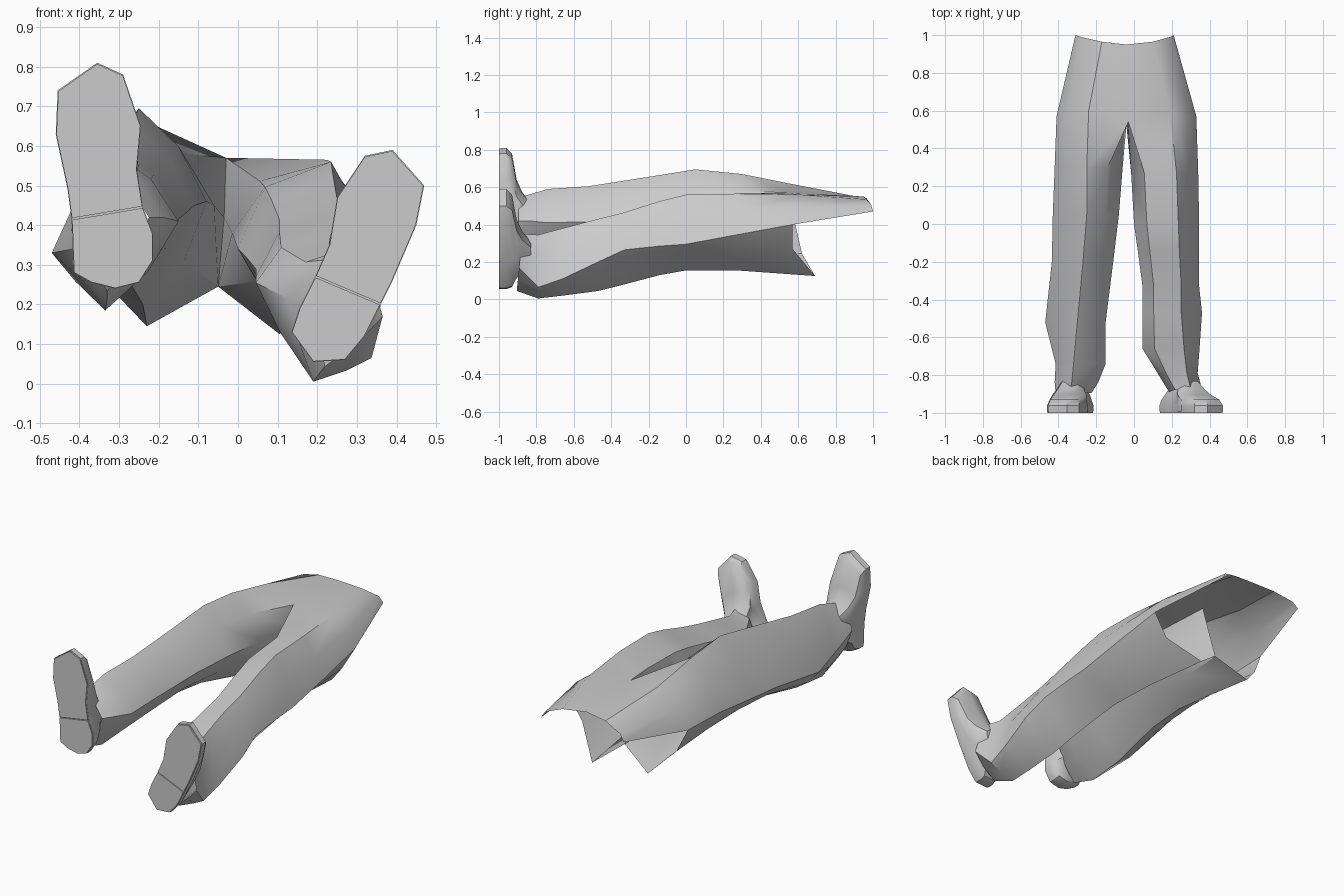
import bpy, bmesh, math
from mathutils import Vector

if "Cube" in bpy.data.objects:
    bpy.data.objects.remove(bpy.data.objects["Cube"])

grey = bpy.data.materials.new("plain grey")
grey.use_nodes = True
COLOUR = (0.6, 0.6, 0.6, 1)
grey.diffuse_color = COLOUR
grey.node_tree.nodes["Principled BSDF"].inputs["Base Color"].default_value = COLOUR


def finish(bm, name, angle):
    mesh = bpy.data.meshes.new(name)
    bm.to_mesh(mesh)
    bm.free()
    obj = bpy.data.objects.new(name, mesh)
    bpy.context.collection.objects.link(obj)
    mesh.materials.append(grey)
    bpy.ops.object.select_all(action='DESELECT')
    obj.select_set(True)
    bpy.context.view_layer.objects.active = obj
    bpy.ops.object.shade_smooth_by_angle(angle=math.radians(angle))


def bridge(bm, a, b, closed=True):
    n = len(a)
    for i in range(n if closed else n - 1):
        j = (i + 1) % n
        bm.faces.new((a[i], a[j], b[j], b[i]))


def leg_ring(fullness, y, outer, top, inner, bottom, tilt=0.0):
    """Four given points, with one between each pair pulled to the box corner."""
    points = [Vector(p) for p in (outer, top, inner, bottom)]
    box = [(outer[0], top[1]), (inner[0], top[1]),
           (inner[0], bottom[1]), (outer[0], bottom[1])]
    middle = (outer[1] + inner[1]) / 2
    ring = []
    for i, p in enumerate(points):
        between = (p + points[(i + 1) % 4]) / 2
        ring += [p, between.lerp(Vector(box[i]), fullness[i])]
    return [Vector((p.x, y + tilt * (p.y - middle), p.y)) for p in ring]


# Trouser leg sections from cuff to thigh: y, outer, top, inner, bottom (x, z)
LEGS = {
    "right": [
        (-.895, (-.415, .41), (-.34, .545), (-.225, .42), (-.33, .235)),
        (-.84, (-.42, .39), (-.33, .56), (-.19, .42), (-.33, .215)),
        (-.74, (-.415, .34), (-.32, .59), (-.15, .41), (-.335, .185)),
        (-.52, (-.47, .33), (-.30, .605), (-.15, .415), (-.33, .205)),
        (-.20, (-.435, .36), (-.27, .655), (-.11, .45), (-.30, .26)),
        (.05, (-.43, .38), (-.25, .695), (-.08, .46), (-.27, .25)),
        (.30, (-.42, .40), (-.25, .67), (-.06, .45), (-.24, .20))],
    "left": [
        (-.89, (.365, .17), (.30, .35), (.185, .22), (.22, .045), .1),
        (-.79, (.337, .065), (.28, .345), (.125, .215), (.19, .005)),
        (-.66, (.347, .11), (.265, .38), (.045, .255), (.18, .02)),
        (-.47, (.36, .20), (.25, .43), (.045, .27), (.17, .045)),
        (-.33, (.345, .265), (.25, .465), (.045, .29), (.16, .08)),
        (-.14, (.345, .285), (.24, .525), (.02, .32), (.14, .13)),
        (.0, (.345, .295), (.235, .56), (0, .34), (.13, .155)),
        (.27, (.34, .345), (.225, .565), (-.015, .38), (.12, .155))],
}
# Fullness of each quarter of a leg section
FULLNESS = {"right": (.15, .18, .15, .15), "left": (.15, .42, .08, .1)}
# Hip sections share the crotch seam and end in the two rear flaps
SEAM = [(-.03, .54, .57), (-.035, .58, .42), (-.05, .62, .245)]
HIPS = {
    "right": [(-.41, .57, .40), (-.36, .57, .52), (-.24, .60, .61), *SEAM,
              (-.23, .67, .145), (-.35, .59, .27)],
    "left": [(.33, .57, .40), (.285, .57, .49), (.19, .60, .56), *SEAM,
             (.105, .69, .125), (.25, .57, .27)],
}
# Front waist edge, from the model's left to its right
WAIST = [(.21, 1, .47), (.19, .99, .505), (.10, .965, .535), (-.04, .95, .55),
         (-.17, .965, .54), (-.28, .99, .505), (-.31, 1, .47)]

# Trousers
bm = bmesh.new()
hip_verts = {}
for side, rows in LEGS.items():
    rings = [[bm.verts.new(p) for p in leg_ring(FULLNESS[side], *row)] for row in rows]
    rings.append([bm.verts.new(p) for p in HIPS[side]])
    for a, b in zip(rings, rings[1:]):
        bridge(bm, a, b)
    hip_verts[side] = rings[-1]
front = hip_verts["left"][:4] + hip_verts["right"][2::-1]
bridge(bm, front, [bm.verts.new(p) for p in WAIST], closed=False)
bmesh.ops.remove_doubles(bm, verts=bm.verts, dist=.0005)
bmesh.ops.recalc_face_normals(bm, faces=bm.faces)
highest = max(bm.faces, key=lambda f: f.calc_center_median().z)
if highest.normal.z < 0:
    bmesh.ops.reverse_faces(bm, faces=bm.faces)
finish(bm, "trousers", 35)

# Shoes: sole outline (x, z), ankle centre, toe tip, forefoot and heel points
SHOES = {
    "right": ([(-.455, .74), (-.355, .81), (-.29, .78), (-.245, .65), (-.255, .54),
               (-.24, .445), (-.215, .38), (-.215, .31), (-.25, .255), (-.31, .24),
               (-.37, .255), (-.415, .28), (-.42, .415), (-.43, .49), (-.46, .63)],
              (-.32, .40), (-.355, .81), [12, 13, 14, 0, 1, 2, 3, 4, 5], range(5, 13)),
    "left": ([(.32, .575), (.39, .59), (.47, .50), (.45, .40), (.39, .26), (.36, .20),
              (.32, .12), (.27, .06), (.19, .055), (.135, .13), (.155, .19),
              (.195, .27), (.23, .35), (.25, .47)],
             (.26, .20), (.39, .59), [11, 12, 13, 0, 1, 2, 3, 4, 5], range(5, 12)),
}


def loft(bm, outline, centre, axis, levels):
    """Stack copies of an outline: y, scale along the axis, scale across it."""
    c = Vector(centre)
    rings = []
    for y, along, across in levels:
        ring = []
        for p in outline:
            d = Vector(p) - c
            lengthwise = axis * d.dot(axis)
            q = c + lengthwise * along + (d - lengthwise) * across
            ring.append(bm.verts.new((q.x, y, q.y)))
        rings.append(ring)
    for a, b in zip(rings, rings[1:]):
        bridge(bm, a, b)
    bm.faces.new(rings[0])
    bm.faces.new(rings[-1])
    bmesh.ops.recalc_face_normals(bm, faces=bm.faces)


for side, (outline, ankle, toe, forefoot, heel) in SHOES.items():
    axis = (Vector(toe) - Vector(ankle)).normalized()
    # Upper, narrowing from the sole into the cuff
    bm = bmesh.new()
    loft(bm, outline, ankle, axis,
         [(-.992, 1, 1), (-.96, 1, 1), (-.93, .92, .90), (-.905, .58, .84),
          (-.875, .42, .68), (-.83, .28, .45)])
    finish(bm, side + "_shoe", 35)
    # Forefoot and heel treads with a narrow gap between them
    for name, ids in (("forefoot_tread", forefoot), ("heel_tread", heel)):
        part = [outline[i] for i in ids]
        mid = sum((Vector(p) for p in part), Vector((0, 0))) / len(part)
        bm = bmesh.new()
        loft(bm, part, mid, axis, [(-1, .985, .985), (-.985, .985, .985)])
        finish(bm, side + "_" + name, 30)
